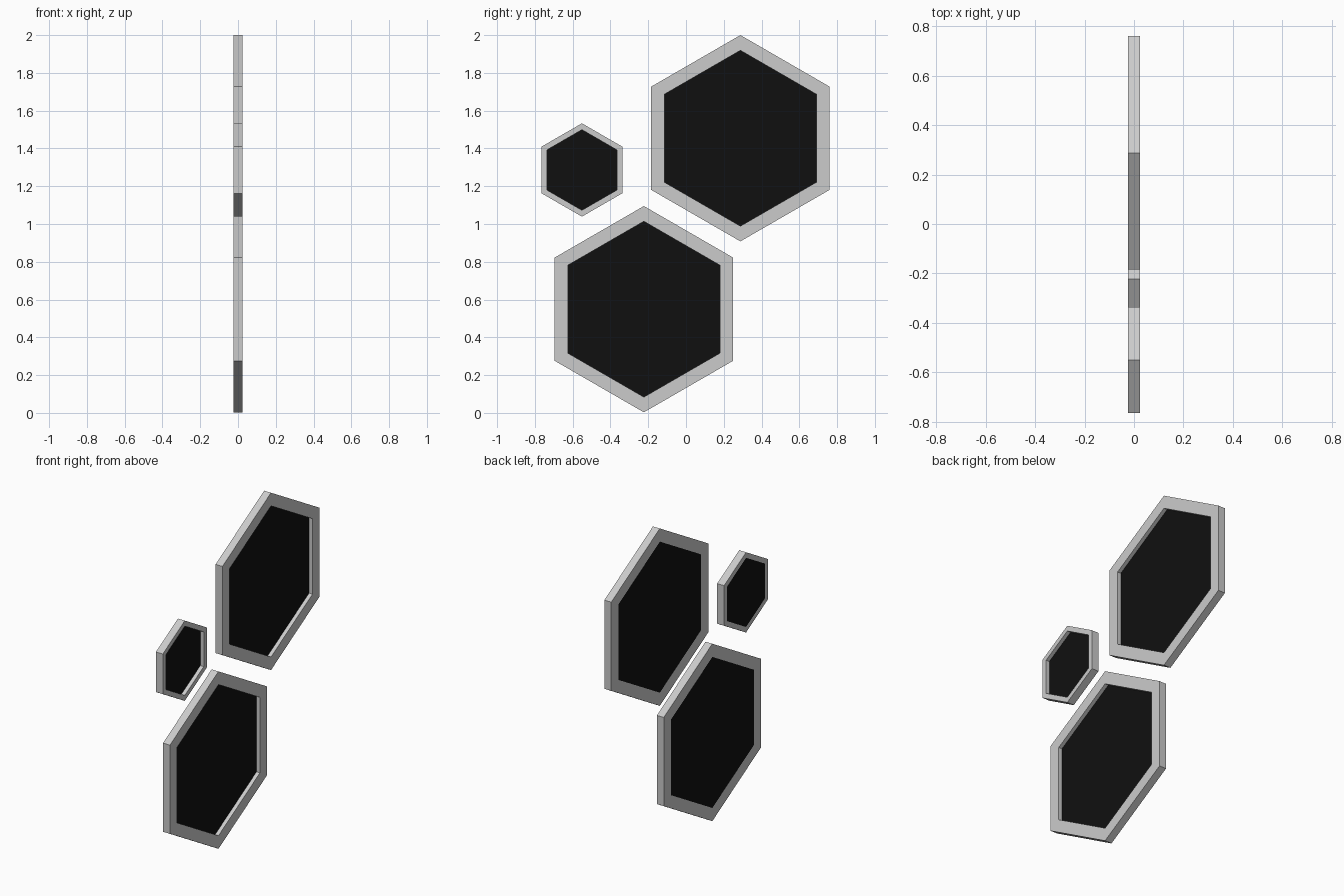
import bpy, bmesh
from math import cos, sin, pi

if "Cube" in bpy.data.objects:
    bpy.data.objects.remove(bpy.data.objects["Cube"])

BACK, MID, FRONT = -0.0235, 0.0, 0.0235

black = bpy.data.materials.new("black_panel")
black.diffuse_color = (0.005, 0.005, 0.005, 1)
black.use_nodes = True
black.node_tree.nodes["Principled BSDF"].inputs["Base Color"].default_value = black.diffuse_color


def hex_ring(bm, x, r):
    # Hexagon with a corner pointing up, in the plane at x
    return [bm.verts.new((x, r * sin(i * pi / 3), r * cos(i * pi / 3))) for i in range(6)]


def bridge(bm, a, b):
    for i in range(6):
        j = (i + 1) % 6
        bm.faces.new((a[i], a[j], b[j], b[i]))


def finish(bm, name, y, z, mat=None):
    bmesh.ops.recalc_face_normals(bm, faces=bm.faces)
    me = bpy.data.meshes.new(name)
    bm.to_mesh(me)
    bm.free()
    ob = bpy.data.objects.new(name, me)
    ob.location = (0, y, z)
    if mat:
        me.materials.append(mat)
    bpy.context.collection.objects.link(ob)


def hex_tile(label, y, z, outer, inner):
    # Open hexagonal frame
    bm = bmesh.new()
    rings = [hex_ring(bm, x, r) for x, r in
             ((BACK, inner), (BACK, outer), (FRONT, outer), (FRONT, inner))]
    for k in range(4):
        bridge(bm, rings[k], rings[(k + 1) % 4])
    finish(bm, label + "_frame", y, z)

    # Panel flush with the back and recessed on the +x side
    bm = bmesh.new()
    a, b = hex_ring(bm, BACK, inner), hex_ring(bm, MID, inner)
    bridge(bm, a, b)
    bm.faces.new(a)
    bm.faces.new(b)
    finish(bm, label + "_panel", y, z, black)


hex_tile("upper", 0.288, 1.454, 0.546, 0.465)
hex_tile("lower", -0.223, 0.549, 0.546, 0.465)
hex_tile("small", -0.551, 1.286, 0.247, 0.213)
